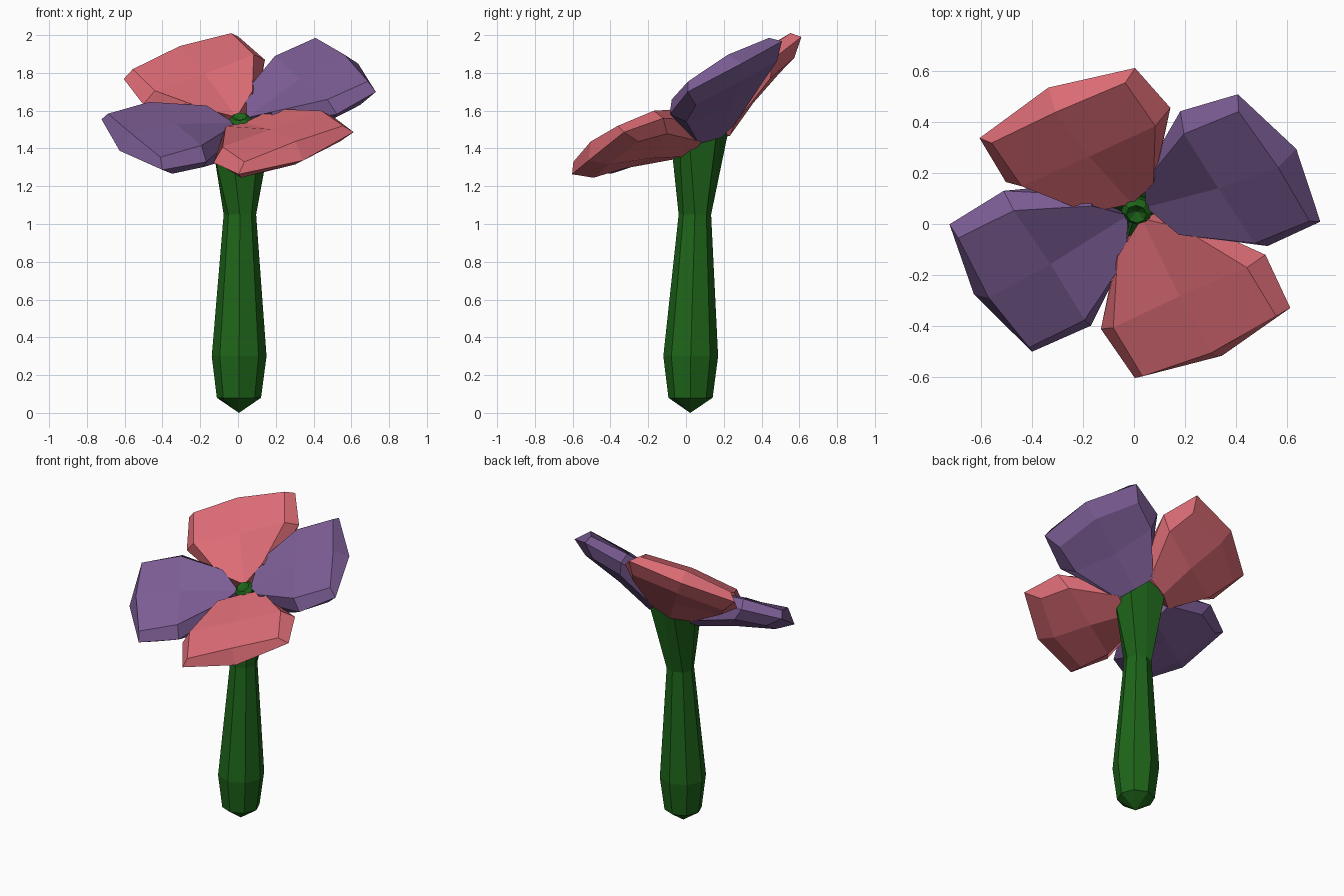
import bpy, bmesh, math
from mathutils import Matrix, Vector

if "Cube" in bpy.data.objects:
    bpy.data.objects.remove(bpy.data.objects["Cube"])

def material(name, rgb):
    m = bpy.data.materials.new(name)
    m.diffuse_color = (*rgb, 1)
    m.use_nodes = True
    m.node_tree.nodes["Principled BSDF"].inputs["Base Color"].default_value = m.diffuse_color
    return m

GREEN = material("leaf_green", (0.013, 0.13, 0.010))
SALMON = material("salmon", (0.72, 0.15, 0.18))
PURPLE = material("purple", (0.20, 0.11, 0.30))

# Tilted frame of the flower head
N = Vector((-0.082, -0.512, 0.855)).normalized()
U = Vector((0.995, 0, 0.095)).normalized()
V = N.cross(U)
HEAD = Matrix((U, V, N)).transposed().to_4x4()
HEAD.translation = (0.011, 0.05, 1.55)

def finish(bm, name, mat):
    bmesh.ops.recalc_face_normals(bm, faces=bm.faces)
    me = bpy.data.meshes.new(name)
    bm.to_mesh(me)
    bm.free()
    me.materials.append(mat)
    ob = bpy.data.objects.new(name, me)
    bpy.context.collection.objects.link(ob)

def circle(r, frame, zig=0, n=8):
    # zig raises every other point
    return [frame @ Vector((r * math.cos(math.tau * i / n), r * math.sin(math.tau * i / n),
                            zig * (1 - i % 2))) for i in range(n)]

def loft(name, rings, start, end, mat):
    bm = bmesh.new()
    loops = [[bm.verts.new(p) for p in ring] for ring in rings]
    n = len(loops[0])
    for a, b in zip(loops, loops[1:]):
        for i in range(n):
            bm.faces.new((a[i], a[(i + 1) % n], b[(i + 1) % n], b[i]))
    for loop, tip in ((loops[0], start), (loops[-1], end)):
        t = bm.verts.new(tip)
        for i in range(n):
            bm.faces.new((loop[i], loop[(i + 1) % n], t))
    finish(bm, name, mat)

# Stem: level rings, then a flared ring whose raised points fill the gaps between petals
at = Matrix.Translation
flare = HEAD @ at((-0.005, -0.03, -0.14)) @ Matrix.Rotation(math.radians(-18), 4, 'Z')
loft("stem",
     [circle(0.117, at((0.005, 0.024, 0.08))), circle(0.145, at((0.006, 0.025, 0.30))),
      circle(0.086, at((0.010, 0.047, 1.05))), circle(0.165, flare, 0.07)],
     (0.005, 0.022, 0.0), HEAD @ Vector((0, 0, -0.04)), GREEN)

# Flower centre: small dimpled disc
loft("flower_centre",
     [circle(r, HEAD @ at((0, 0, w))) for r, w in ((0.05, -0.04), (0.062, 0.0), (0.04, 0.022))],
     HEAD @ Vector((0, 0, -0.06)), HEAD @ Vector((0, 0, 0.0)), GREEN)

# Petal rows from base to tip: (centre r, w), (side r, half width, w)
UPPER = [((0.04, 0.0), (0.12, 0.135, 0.07)),
         ((0.38, 0.115), (0.385, 0.28, 0.12)),
         ((0.655, 0.163), (0.635, 0.28, 0.14))]
LOWER = [((0.14, -0.16), (0.12, 0.125, -0.13)),
         ((0.38, -0.065), (0.38, 0.27, -0.02)),
         ((0.63, 0.01), (0.575, 0.28, 0.015))]
RIM = [(0.125, -0.145, 0.0), (0.40, -0.345, 0.055), (0.653, -0.326, 0.09), (0.73, 0, 0.08),
       (0.653, 0.326, 0.09), (0.40, 0.345, 0.055), (0.125, 0.145, 0.0)]

def petal(name, angle, mat, length, width):
    bm = bmesh.new()
    frame = HEAD @ Matrix.Rotation(angle, 4, 'Z')
    vert = lambda r, s, w: bm.verts.new(frame @ Vector((r * length, s * width, w)))
    rim = [vert(*p) for p in RIM]
    bases = []
    for rows in (UPPER, LOWER):
        g = [[vert(r, -h, w), vert(c, 0, cw), vert(r, h, w)] for (c, cw), (r, h, w) in rows]
        for a, b in zip(g, g[1:]):
            for i in range(2):
                bm.faces.new((a[i], a[i + 1], b[i + 1], b[i]))
        edge = [g[0][0], g[1][0], g[2][0], g[2][1], g[2][2], g[1][2], g[0][2]]
        for i in range(6):
            bm.faces.new((edge[i], edge[i + 1], rim[i + 1], rim[i]))
        bases.append(g[0])
    # close the base
    up, lo = bases
    bm.faces.new((rim[0], up[0], up[1], lo[1], lo[0]))
    bm.faces.new((rim[6], up[2], up[1], lo[1], lo[2]))
    finish(bm, name, mat)

# Purple petals are longer, salmon ones wider
KINDS = ((PURPLE, 1.0, 1.0), (SALMON, 0.94, 1.08))
for k, side in enumerate(("right", "back", "left", "front")):
    petal("petal_" + side, math.radians(27 + 90 * k), *KINDS[k % 2])
